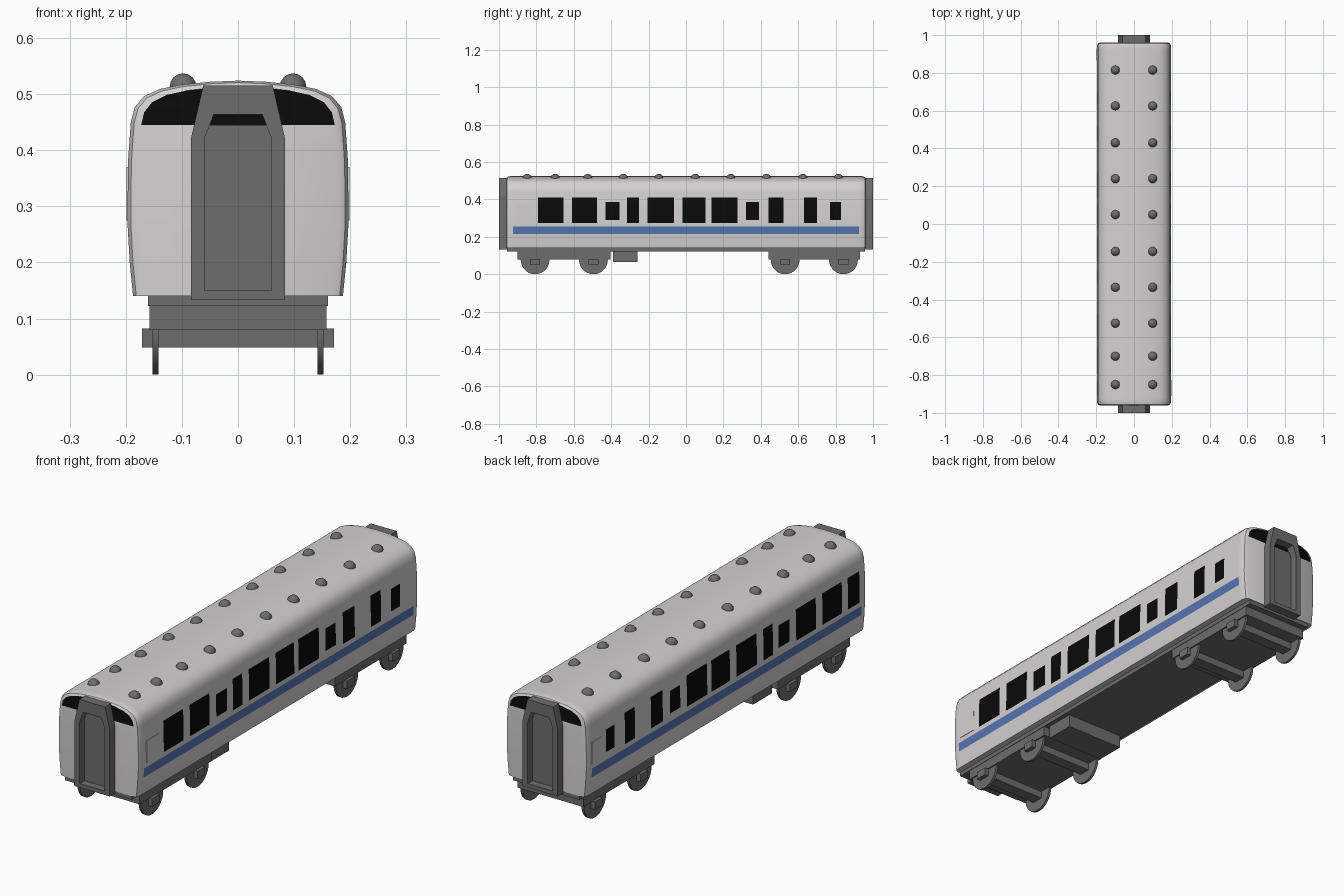
import bpy, bmesh, math
from mathutils import Matrix, Vector

if "Cube" in bpy.data.objects:
    bpy.data.objects.remove(bpy.data.objects["Cube"])


def material(name, rgb):
    m = bpy.data.materials.new(name)
    m.diffuse_color = (*rgb, 1)
    m.use_nodes = True
    m.node_tree.nodes["Principled BSDF"].inputs["Base Color"].default_value = m.diffuse_color
    return m


LIGHT = material("light grey paint", (0.66, 0.64, 0.65))
BLACK = material("black glass", (0.003, 0.003, 0.003))
BLUE = material("blue stripe", (0.095, 0.18, 0.45))
GREY = material("dark grey metal", (0.155, 0.155, 0.155))


def finish(bm, name, mats, smooth=None):
    bmesh.ops.recalc_face_normals(bm, faces=bm.faces[:])
    me = bpy.data.meshes.new(name)
    bm.to_mesh(me)
    bm.free()
    for m in mats:
        me.materials.append(m)
    ob = bpy.data.objects.new(name, me)
    bpy.context.collection.objects.link(ob)
    if smooth:
        bpy.ops.object.select_all(action='DESELECT')
        ob.select_set(True)
        bpy.context.view_layer.objects.active = ob
        bpy.ops.object.shade_smooth_by_angle(angle=math.radians(smooth))
    return ob


def box(name, x0, x1, y0, y1, z0, z1, mat=GREY):
    bm = bmesh.new()
    c = Vector(((x0 + x1) / 2, (y0 + y1) / 2, (z0 + z1) / 2))
    bmesh.ops.create_cube(bm, size=1, matrix=Matrix.Translation(c) @ Matrix.Diagonal((x1 - x0, y1 - y0, z1 - z0, 1)))
    return finish(bm, name, [mat])


# window spans along y: tall ones, small ones
TALL = [(-.79, -.655), (-.61, -.475), (-.315, -.25), (-.205, -.065), (-.02, .105),
        (.135, .275), (.44, .52), (.63, .70)]
SMALL = [(-.43, -.355), (.32, .39), (.77, .83)]
LEFT_EXTRA = (-.91, -.83)

# car body: lofted cross-section with rounded ends
half = [(.187, .14), (.193, .20), (.197, .27), (.196, .38), (.191, .45), (.184, .477), (.168, .496),
        (.14, .509), (.10, .517), (.05, .522)]
profile = half + [(0, .524)] + [(-x, z) for x, z in reversed(half)]
ends = [(.962, .018), (.956, .006), (.94, 0)]
sections = [(-y, i) for y, i in ends] + [(y, i) for y, i in reversed(ends)]
bm = bmesh.new()
rings = []
for y, i in sections:
    rings.append([bm.verts.new((x * (1 - i / .197), y, .14 + (z - .14) * (1 - i * .6 / .385))) for x, z in profile])
n = len(profile)
for a, b in zip(rings, rings[1:]):
    for k in range(n):
        bm.faces.new((a[k], a[(k + 1) % n], b[(k + 1) % n], b[k]))
bm.faces.new(rings[0])
bm.faces.new(rings[-1])


def cut(co, no):
    bmesh.ops.bisect_plane(bm, geom=bm.verts[:] + bm.edges[:] + bm.faces[:], plane_co=co, plane_no=no, dist=1e-5)


for z in (.215, .255, .275, .29, .387, .41, .445):
    cut((0, 0, z), (0, 0, 1))
for span in TALL + SMALL + [LEFT_EXTRA, (-.925, .925)]:
    for y in span:
        cut((0, y, 0), (0, 1, 0))
bmesh.ops.recalc_face_normals(bm, faces=bm.faces[:])
# paint windows, stripe and end glazing by position
for f in bm.faces:
    c, nrm = f.calc_center_median(), f.normal
    tall = TALL + ([LEFT_EXTRA] if c.x < 0 else [])
    if abs(nrm.x) > .9 and abs(c.y) < .925:
        if .215 < c.z < .255:
            f.material_index = 2
        elif .275 < c.z < .41 and any(a < c.y < b for a, b in tall):
            f.material_index = 1
        elif .29 < c.z < .387 and any(a < c.y < b for a, b in SMALL):
            f.material_index = 1
    elif abs(nrm.y) > .97 and c.z > .445:
        f.material_index = 1
finish(bm, "car_body", [LIGHT, BLACK, BLUE], 35)

# blank side panels
box("right_side_panel", .19, .199, -.91, -.825, .275, .37, LIGHT)
box("left_side_panel", -.199, -.19, .865, .93, .275, .37, LIGHT)

# gangways with recessed doors at both ends
outer = [(.084, .133), (.084, .42), (.062, .515), (-.062, .515), (-.084, .42), (-.084, .133)]
inner = [(.06, .15), (.06, .42), (.043, .464), (-.043, .464), (-.06, .42), (-.06, .15)]
for s, label in ((-1, "front"), (1, "back")):
    bm = bmesh.new()
    loops = [[bm.verts.new((x, s * y, z)) for x, z in p]
             for p, y in ((outer, .945), (outer, 1), (inner, 1), (inner, .945))]
    for j in range(4):
        a, b = loops[j], loops[(j + 1) % 4]
        for k in range(6):
            bm.faces.new((a[k], a[(k + 1) % 6], b[(k + 1) % 6], b[k]))
    finish(bm, label + "_gangway", [GREY])
    y0, y1 = sorted((s * .955, s * .967))
    box(label + "_door", -.06, .06, y0, y1, .15, .445)

# underframe and equipment box
box("chassis", -.16, .16, -.958, .958, .122, .141)
box("equipment_box", -.14, .14, -.39, -.26, .065, .135)

# bogies with wheels and axle beams
for label, y0, y1, axles in (("front", -.90, -.405, (-.807, -.495)), ("back", .44, .93, (.53, .842))):
    box(label + "_bogie", -.158, .158, y0, y1, .08, .135)
    for i, y in enumerate(axles):
        box(f"{label}_axle_beam_{i}", -.171, .171, y - .026, y + .026, .048, .082)
        bm = bmesh.new()
        for s in (-1, 1):
            bmesh.ops.create_cone(bm, cap_ends=True, segments=28, radius1=.077, radius2=.077, depth=.011,
                                  matrix=Matrix.Translation((s * .147, y, .077)) @ Matrix.Rotation(math.pi / 2, 4, 'Y'))
        finish(bm, f"{label}_wheels_{i}", [GREY], 35)

# roof ventilators
bm = bmesh.new()
for y in (.815, .625, .43, .24, .05, -.145, -.335, -.525, -.70, -.85):
    for x in (-.098, .098):
        bmesh.ops.create_uvsphere(bm, u_segments=14, v_segments=8, radius=.0245,
                                  matrix=Matrix.Translation((x, y, .5125)))
finish(bm, "roof_vents", [GREY], 40)
